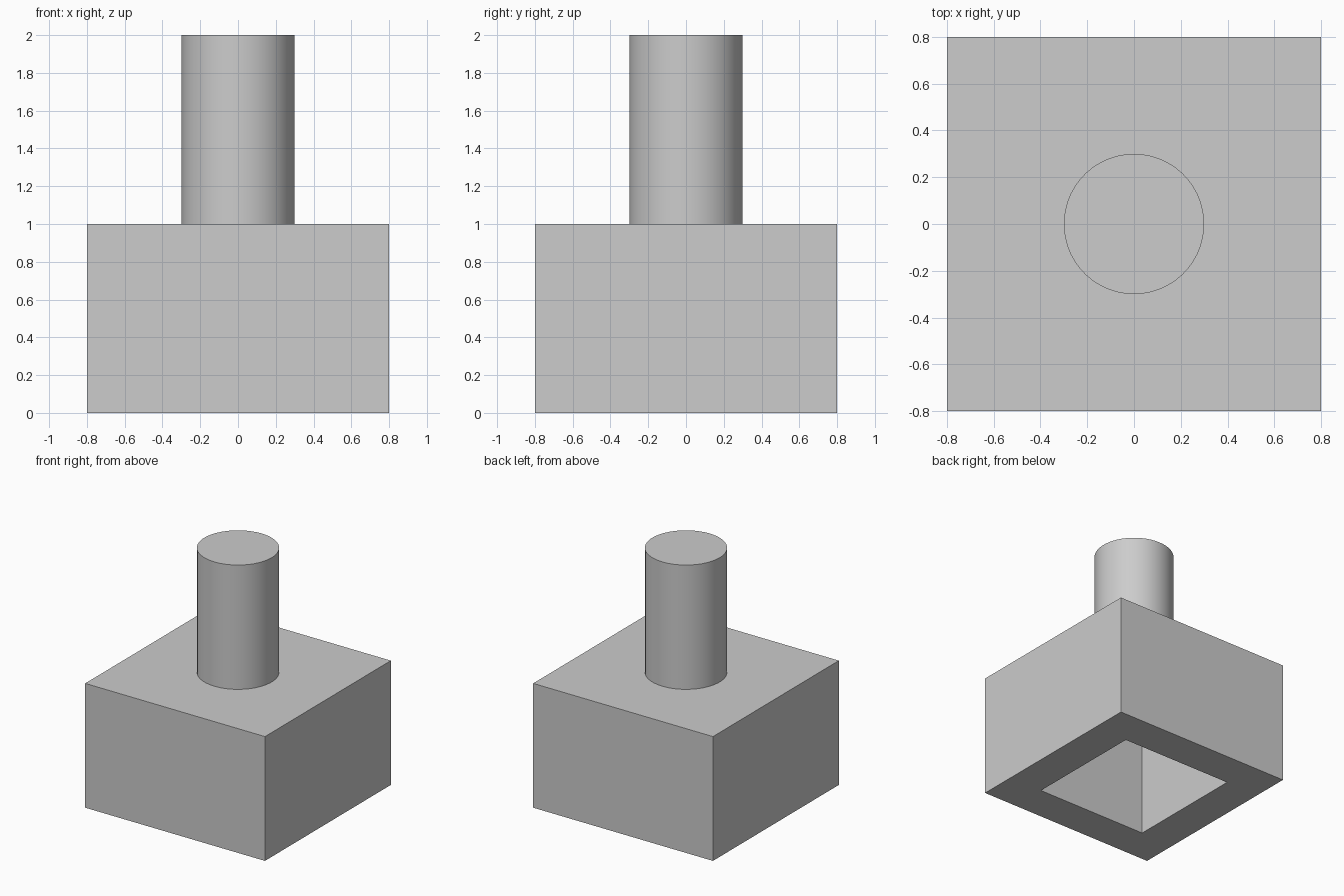
import bpy
import bmesh
from mathutils import Matrix

default = bpy.data.objects.get("Cube")
if default:
    bpy.data.objects.remove(default, do_unlink=True)

# Single grey material
GREY = (0.604, 0.604, 0.604, 1.0)
grey = bpy.data.materials.new("plain_grey")
grey.use_nodes = True
grey.diffuse_color = GREY
grey.node_tree.nodes["Principled BSDF"].inputs["Base Color"].default_value = GREY

WIDTH, HEIGHT = 1.6, 1.0
CAVITY_WIDTH, CAVITY_DEPTH = 1.0, 0.8
POST_RADIUS, POST_TOP = 0.3, 2.0


def add_object(name, bm):
    mesh = bpy.data.meshes.new(name)
    bm.to_mesh(mesh)
    bm.free()
    mesh.materials.append(grey)
    obj = bpy.data.objects.new(name, mesh)
    bpy.context.collection.objects.link(obj)
    return obj


# Block with a square cavity sunk into its underside
bm = bmesh.new()
bmesh.ops.create_cube(bm, size=1, matrix=Matrix.Translation((0, 0, HEIGHT / 2))
                      @ Matrix.Diagonal((WIDTH, WIDTH, HEIGHT, 1)))
bm.normal_update()
underside = min(bm.faces, key=lambda f: f.calc_center_median().z)
bmesh.ops.inset_region(bm, faces=[underside], use_even_offset=True,
                       thickness=(WIDTH - CAVITY_WIDTH) / 2)
ceiling = bmesh.ops.extrude_discrete_faces(bm, faces=[underside])["faces"][0]
bmesh.ops.translate(bm, verts=ceiling.verts, vec=(0, 0, CAVITY_DEPTH))
bmesh.ops.recalc_face_normals(bm, faces=bm.faces)
add_object("hollow_block", bm)

# Round post standing on the block
bm = bmesh.new()
bmesh.ops.create_cone(bm, cap_ends=True, segments=50, radius1=POST_RADIUS,
                      radius2=POST_RADIUS, depth=POST_TOP - HEIGHT,
                      matrix=Matrix.Translation((0, 0, (HEIGHT + POST_TOP) / 2)))
for face in bm.faces:
    face.smooth = len(face.verts) == 4
for edge in bm.edges:
    edge.smooth = all(f.smooth for f in edge.link_faces)
add_object("round_post", bm)
